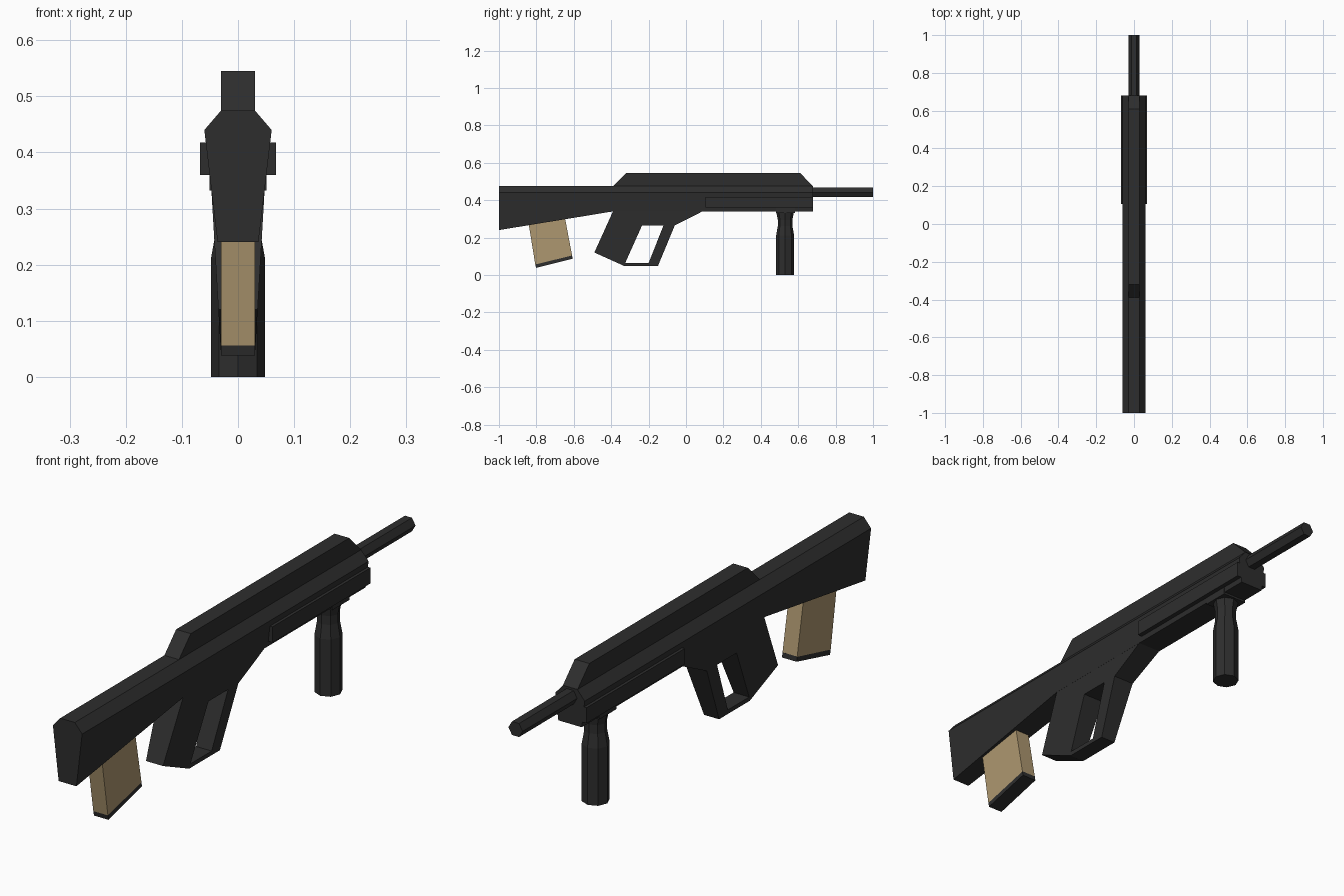
import bpy, bmesh
from math import cos, sin, pi

if "Cube" in bpy.data.objects:
    bpy.data.objects.remove(bpy.data.objects["Cube"])


def material(name, rgb):
    m = bpy.data.materials.new(name)
    m.diffuse_color = (*rgb, 1)
    m.use_nodes = True
    m.node_tree.nodes["Principled BSDF"].inputs["Base Color"].default_value = m.diffuse_color
    return m


BLACK = material("black", (0.027, 0.027, 0.027))
TAN = material("tan", (0.42, 0.31, 0.16))


def loft(name, rings, mat=BLACK):
    """Join equal-length closed rings of 3D points and cap both ends."""
    bm = bmesh.new()
    loops = [[bm.verts.new(p) for p in ring] for ring in rings]
    n = len(loops[0])
    for a, b in zip(loops, loops[1:]):
        for i in range(n):
            j = (i + 1) % n
            bm.faces.new((a[i], a[j], b[j], b[i]))
    bm.faces.new(loops[0])
    bm.faces.new(loops[-1])
    bmesh.ops.recalc_face_normals(bm, faces=bm.faces)
    mesh = bpy.data.meshes.new(name)
    bm.to_mesh(mesh)
    bm.free()
    mesh.materials.append(mat)
    ob = bpy.data.objects.new(name, mesh)
    bpy.context.collection.objects.link(ob)
    return ob


def prism(name, profile, width, mat=BLACK):
    """Side profile (y, z) given a half-width that may depend on z."""
    return loft(name, [[(s * width(z), y, z) for y, z in profile] for s in (-1, 1)], mat)


def box(name, x0, x1, y0, y1, z0, z1):
    return loft(name, [[(x, y0, z0), (x, y1, z0), (x, y1, z1), (x, y0, z1)] for x in (x0, x1)])


# Stock and receiver: chamfered section, tapering downwards
def body_section(y, bottom):
    w = 0.06 - 0.118 * (0.44 - bottom)
    half = [(0.03, 0.475), (0.06, 0.44), (w, bottom)]
    pts = half + [(-x, z) for x, z in reversed(half)]
    return [(x, y, z) for x, z in pts]


loft("body", [body_section(-1, 0.24), body_section(-0.39, 0.34), body_section(0.68, 0.34)])

# Raised top housing
prism("top_housing", [(-0.39, 0.474), (-0.32, 0.545), (0.61, 0.545), (0.68, 0.474)],
      lambda z: 0.03)

# Barrel
hexagon = [(0.029 * cos(i * pi / 3), 0.442 + 0.029 * sin(i * pi / 3)) for i in range(6)]
loft("barrel", [[(x, y, z) for x, z in hexagon] for y in (0.67, 1)])

# Rear grip with guard opening
grip = prism("grip", [(-0.39, 0.341), (-0.49, 0.12), (-0.33, 0.048), (-0.15, 0.048),
                      (-0.06, 0.265), (0.09, 0.341)],
             lambda z: 0.031 + 0.058 * (z - 0.05))
cutter = prism("grip_opening_cutter", [(-0.235, 0.265), (-0.12, 0.265),
                                       (-0.2, 0.064), (-0.325, 0.064)], lambda z: 0.2)
cutter.hide_render = True
cutter.hide_set(True)
cut = grip.modifiers.new("opening", 'BOOLEAN')
cut.operation = 'DIFFERENCE'
cut.solver = 'EXACT'
cut.object = cutter

# Side panels
for side, label in ((1, "right"), (-1, "left")):
    box("side_panel_" + label, side * 0.04, side * 0.068, 0.105, 0.68, 0.36, 0.418)

# Front grip and its mounting plate
box("front_grip_plate", -0.051, 0.051, 0.48, 0.582, 0.332, 0.36)
rings = [(0, 0.048), (0.212, 0.048), (0.262, 0.039), (0.295, 0.039), (0.335, 0.047)]
loft("front_grip", [[(r * cos(i * pi / 4), 0.53 + r * sin(i * pi / 4), z) for i in range(8)]
                    for z, r in rings])

# Magazine and base plate
prism("magazine", [(-0.843, 0.285), (-0.806, 0.056), (-0.609, 0.104), (-0.65, 0.32)],
      lambda z: 0.03, TAN)
prism("magazine_base", [(-0.806, 0.057), (-0.802, 0.038), (-0.606, 0.087), (-0.609, 0.105)],
      lambda z: 0.03)
